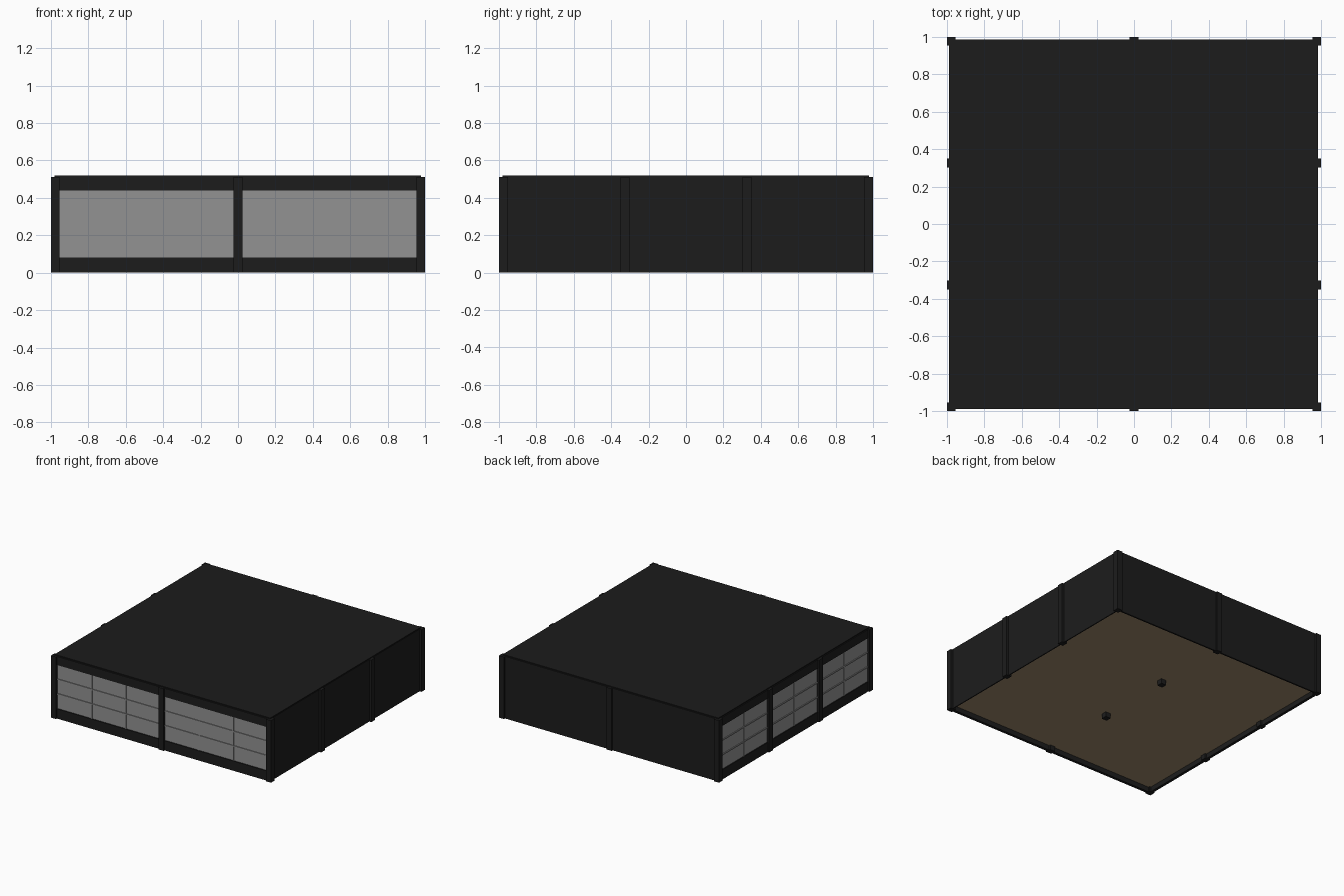
import bpy

if "Cube" in bpy.data.objects:
    bpy.data.objects.remove(bpy.data.objects["Cube"])


def material(name, rgb):
    m = bpy.data.materials.new(name)
    m.diffuse_color = (*rgb, 1.0)
    m.use_nodes = True
    m.node_tree.nodes["Principled BSDF"].inputs["Base Color"].default_value = m.diffuse_color
    return m


DARK = material("charcoal", (0.0115, 0.0115, 0.0115))
GLASS = material("grey glass", (0.29, 0.29, 0.29))
WOOD = material("brown floor", (0.34, 0.248, 0.145))


def box(name, x, y, z, mat):
    """Axis-aligned box from (min, max) pairs."""
    bpy.ops.mesh.primitive_cube_add(size=1, location=[(a + b) / 2 for a, b in (x, y, z)])
    o = bpy.context.object
    o.name = name
    o.scale = [b - a for a, b in (x, y, z)]
    bpy.ops.object.transform_apply(location=False, rotation=False, scale=True)
    o.data.materials.append(mat)
    return o


TOP = 0.51              # wall and pillar height
SILL, HEAD = 0.08, 0.44  # window opening
P = 0.0235              # half pillar width
C = 1 - P               # centre of the outer pillars
OUT, INN = -0.988, -0.966  # faces of the windowed walls
GO, GI = -0.980, -0.974    # faces of the glass
BAR = 0.005                # half width of the glazing bars

# pillars: 3 across, 4 deep, including the two free-standing inside
for x in (-C, 0, C):
    for y in (-C, -C / 3, C / 3, C):
        box("pillar", (x - P, x + P), (y - P, y + P), (0, TOP), DARK)

# floor and roof slabs
box("floor", (-0.97, 0.978), (-0.97, 0.978), (0.04, 0.05), WOOD)
box("roof", (-0.98, 0.979), (-0.98, 0.979), (TOP - 0.01, TOP + 0.008), DARK)

# plain walls at the back and right
box("back_wall", (-C, C), (0.974, 0.986), (0, TOP), DARK)
box("right_wall", (0.974, 0.982), (-C, C), (0, TOP), DARK)


def windowed_wall(side, bays, columns):
    """Sill, header, glass and glazing bars; side picks front or left."""
    def part(name, along, depth, z, mat):
        x, y = (along, depth) if side == "front" else (depth, along)
        box(side + "_" + name, x, y, z, mat)

    part("sill", (-C, C), (OUT, INN), (0, SILL), DARK)
    part("header", (-C, C), (OUT, INN), (HEAD, TOP), DARK)
    for a, b in bays:
        part("glass", (a, b), (GO, GI), (SILL, HEAD), GLASS)
        for i in range(1, columns):
            c = a + (b - a) * i / columns
            part("upright_bar", (c - BAR, c + BAR), (GO - 0.005, GO), (SILL, HEAD), GLASS)
        for i in (1, 2):
            h = SILL + (HEAD - SILL) * i / 3
            part("cross_bar", (a, b), (GO - 0.006, GO), (h - BAR, h + BAR), GLASS)


windowed_wall("front", [(-C + P, -P), (P, C - P)], 3)
windowed_wall("left", [(-C + P, -C / 3 - P), (-C / 3 + P, C / 3 - P), (C / 3 + P, C - P)], 2)
